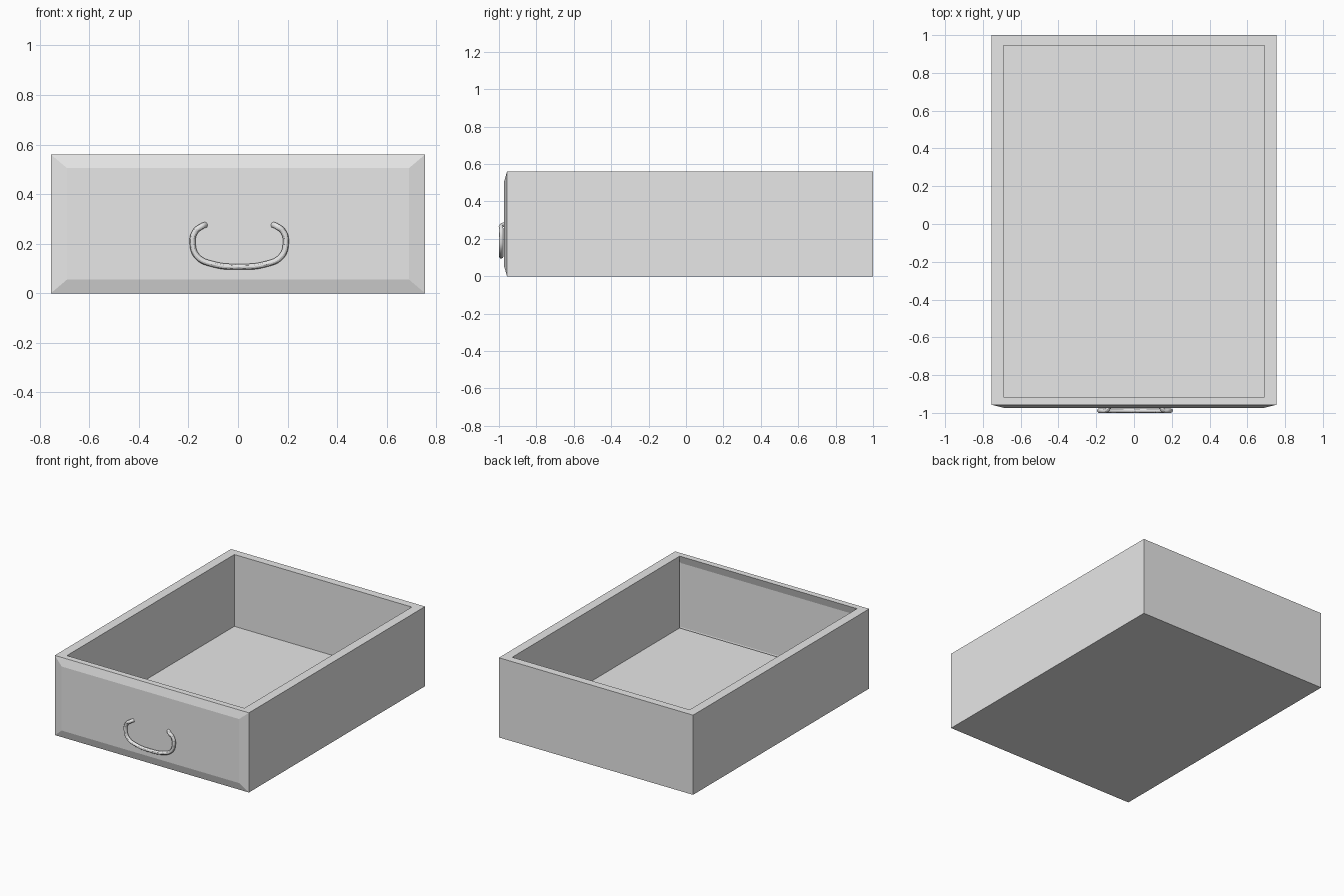
import bpy
import bmesh

cube = bpy.data.objects.get("Cube")
if cube:
    bpy.data.objects.remove(cube, do_unlink=True)

# One plain grey for the whole drawer
GREY = (0.8, 0.8, 0.8, 1.0)
grey = bpy.data.materials.new("plain grey")
grey.use_nodes = True
grey.diffuse_color = GREY
grey.node_tree.nodes["Principled BSDF"].inputs["Base Color"].default_value = GREY

# Main sizes
W, H = 0.755, 0.56            # half width and height
T, FLOOR = 0.065, 0.055       # side board and floor thickness
FRONT, BACK = -0.915, 1.0     # ends of the box behind the front panel
IN_X = W - T


def add_object(name, data):
    obj = bpy.data.objects.new(name, data)
    data.materials.append(grey)
    bpy.context.collection.objects.link(obj)
    return obj


def extruded(name, verts, faces, depth):
    """Make a sheet of faces and thicken it along y."""
    bm = bmesh.new()
    vs = [bm.verts.new(v) for v in verts]
    sheet = [bm.faces.new([vs[i] for i in f]) for f in faces]
    res = bmesh.ops.extrude_face_region(bm, geom=sheet)
    moved = [g for g in res["geom"] if isinstance(g, bmesh.types.BMVert)]
    bmesh.ops.translate(bm, verts=moved, vec=(0, depth, 0))
    bmesh.ops.recalc_face_normals(bm, faces=bm.faces)
    mesh = bpy.data.meshes.new(name)
    bm.to_mesh(mesh)
    bm.free()
    return add_object(name, mesh)


def rect(x, z0, z1, y):
    return [(-x, y, z1), (-x, y, z0), (x, y, z0), (x, y, z1)]


# Sides and floor: a mitred U section running front to back
strips = [(i, i + 1, i + 5, i + 4) for i in range(3)]
extruded("sides_and_floor",
         rect(W, 0, H, FRONT) + rect(IN_X, FLOOR, H, FRONT),
         strips, BACK - FRONT)

# Back board set between the sides
extruded("back_board", rect(IN_X, FLOOR, H, BACK), [(0, 1, 2, 3)], -0.055)

# Front panel: raised centre with sloping border, hollowed to match behind
border = [(i, (i + 1) % 4, (i + 1) % 4 + 4, i + 4) for i in range(4)]
extruded("front_panel",
         rect(W, 0, H, -0.957) + rect(IN_X, FLOOR, H - FLOOR, -0.973),
         border + [(4, 5, 6, 7)], 0.042)

# Handle: round bar bent into a hanging loop, ends turned into the panel
half = [(0.137, -0.97, 0.276), (0.15, -0.986, 0.271), (0.178, -0.988, 0.248),
        (0.188, -0.988, 0.2), (0.168, -0.988, 0.147), (0.1, -0.988, 0.116)]
path = [(-x, y, z) for x, y, z in half] + [(0, -0.988, 0.107)] + half[::-1]
curve = bpy.data.curves.new("handle_path", "CURVE")
curve.dimensions = "3D"
curve.bevel_depth = 0.012
curve.bevel_resolution = 4
curve.resolution_u = 8
curve.use_fill_caps = True
spline = curve.splines.new("BEZIER")
spline.bezier_points.add(len(path) - 1)
for point, (x, y, z) in zip(spline.bezier_points, path):
    point.co = (x + 0.005, y, z)
    point.handle_left_type = point.handle_right_type = "AUTO"
handle = add_object("handle", curve)

# Turn the handle into a smooth mesh
bpy.ops.object.select_all(action="DESELECT")
handle.select_set(True)
bpy.context.view_layer.objects.active = handle
bpy.ops.object.convert(target="MESH")
bpy.ops.object.shade_smooth_by_angle()
